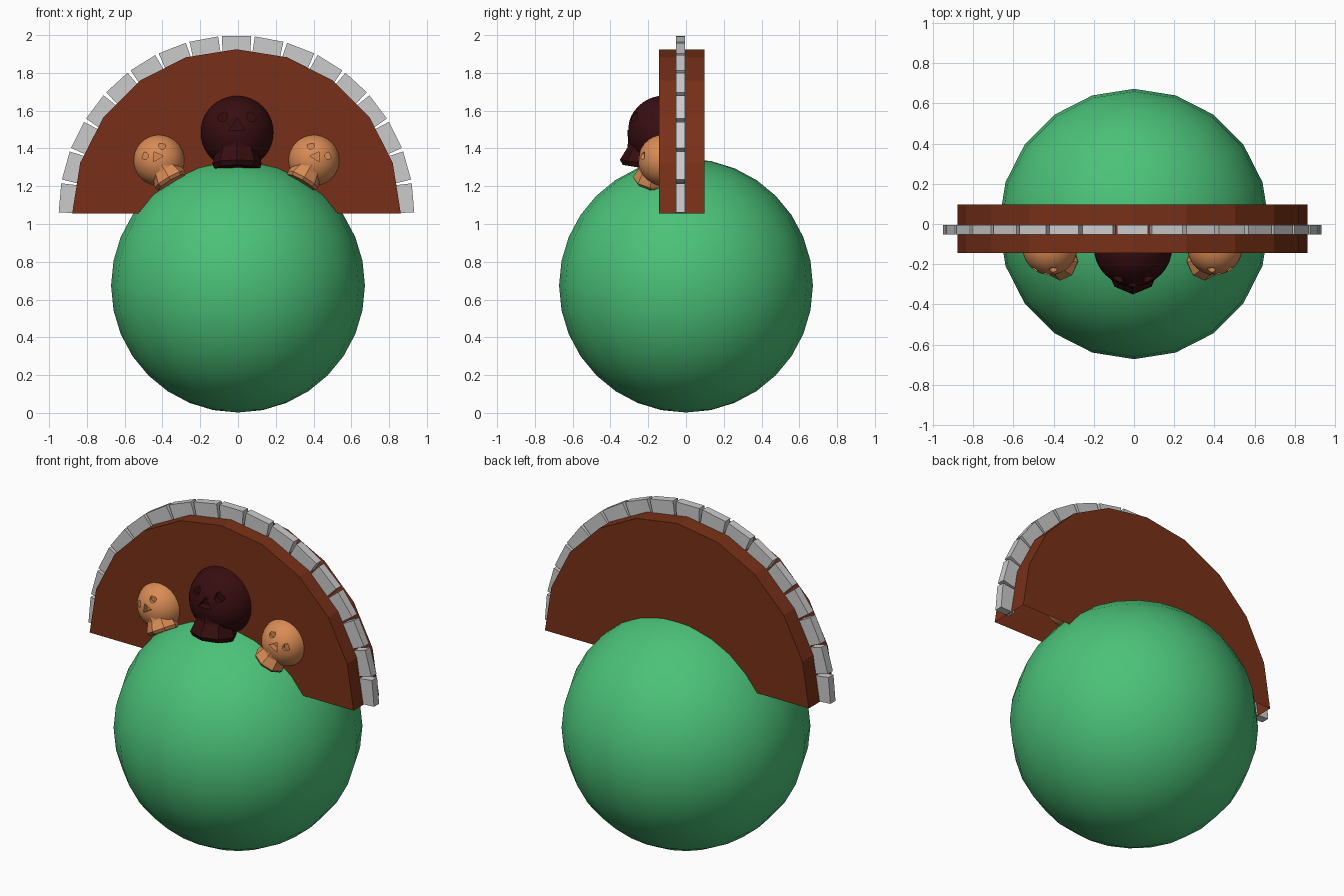
import bpy, bmesh, math
from mathutils import Matrix, Vector

if "Cube" in bpy.data.objects:
    bpy.data.objects.remove(bpy.data.objects["Cube"])


def material(name, rgb):
    m = bpy.data.materials.new(name)
    m.diffuse_color = (*rgb, 1)
    m.use_nodes = True
    m.node_tree.nodes["Principled BSDF"].inputs["Base Color"].default_value = m.diffuse_color
    return m


GREEN = material("green", (0.07, 0.54, 0.19))
BROWN = material("brown", (0.19, 0.03, 0.009))
TAN = material("tan", (0.69, 0.26, 0.09))
MAROON = material("maroon", (0.038, 0.004, 0.005))


def make(name, bm, mat=None, smooth=False, matrix=None):
    bmesh.ops.recalc_face_normals(bm, faces=bm.faces)
    for f in bm.faces:
        f.smooth = smooth
    me = bpy.data.meshes.new(name)
    bm.to_mesh(me)
    bm.free()
    ob = bpy.data.objects.new(name, me)
    bpy.context.collection.objects.link(ob)
    if mat:
        me.materials.append(mat)
    if matrix:
        ob.matrix_world = matrix
    return ob


def loft(bm, rings):
    """Skin a stack of equal-length rings and cap both ends."""
    vs = [[bm.verts.new(p) for p in r] for r in rings]
    n = len(vs[0])
    for a, b in zip(vs, vs[1:]):
        for i in range(n):
            bm.faces.new((a[i], a[(i + 1) % n], b[(i + 1) % n], b[i]))
    bm.faces.new(vs[0])
    bm.faces.new(vs[-1])


# Ball body
bm = bmesh.new()
bmesh.ops.create_uvsphere(bm, u_segments=20, v_segments=16, radius=0.672)
make("ball", bm, GREEN, True, Matrix.Translation((0, 0, 0.674)))

# Half-round board, open underneath
CX, CZ = -0.008, 1.055
bm = bmesh.new()
arc = [(CX + 0.87 * math.cos(math.radians(18 * i)),
        CZ + 0.87 * math.sin(math.radians(18 * i))) for i in range(11)]
front = [bm.verts.new((x, -0.143, z)) for x, z in arc]
back = [bm.verts.new((x, 0.097, z)) for x, z in arc]
bm.faces.new(front)
bm.faces.new(back)
for i in range(10):
    bm.faces.new((front[i], front[i + 1], back[i + 1], back[i]))
make("half_round_board", bm, BROWN)

# Row of edging stones around the rim
for i in range(17):
    a = math.radians(5 + i * 170 / 16)
    c, s = math.cos(a), math.sin(a)
    bm = bmesh.new()
    rings = []
    for y in (-0.052, -0.004):
        ring = []
        for r, t in ((0.845, -0.074), (0.938, -0.077), (0.938, 0.077), (0.845, 0.074)):
            ring.append((CX + r * c - t * s, y, CZ + 0.002 + r * s + t * c))
        rings.append(ring)
    loft(bm, rings)
    make(f"edge_stone_{i + 1}", bm)


def cutter(name, pts, matrix):
    """Prism running along y, used to carve the face."""
    bm = bmesh.new()
    loft(bm, [[(x, y, z) for x, z in pts] for y in (-0.3, -0.145)])
    ob = make(name, bm, None, False, matrix)
    ob.hide_render = True
    ob.hide_viewport = True
    return ob


def skull(name, loc, size, tilt, mat):
    M = (Matrix.Translation(loc) @ Matrix.Rotation(math.radians(tilt), 4, 'Y')
         @ Matrix.Scale(size, 4))
    # Cranium with carved eyes and nose
    bm = bmesh.new()
    bmesh.ops.create_uvsphere(bm, u_segments=32, v_segments=20, radius=0.195)
    head = make(name + "_head", bm, mat, True, M)
    shapes = {"nose": [(-0.043, 0.012), (0.043, 0.012), (0, 0.075)]}
    for side, x in (("left", -0.077), ("right", 0.077)):
        shapes[side + "_eye"] = [(x + 0.028 * math.cos(k * math.pi / 6),
                                  0.085 + 0.028 * math.sin(k * math.pi / 6)) for k in range(12)]
    for part, pts in shapes.items():
        mod = head.modifiers.new(part, 'BOOLEAN')
        mod.operation = 'DIFFERENCE'
        mod.solver = 'EXACT'
        mod.object = cutter(f"{name}_{part}_cutter", pts, M)
    bpy.ops.object.select_all(action='DESELECT')
    head.select_set(True)
    bpy.context.view_layer.objects.active = head
    bpy.ops.object.shade_smooth_by_angle(angle=math.radians(30))

    # Faceted, forward-leaning jaw
    bm = bmesh.new()
    rings = []
    for r, y, z, lean in ((0.105, -0.085, -0.02, 0), (0.105, -0.09, -0.08, 0.0),
                          (0.131, -0.104, -0.165, 0.02), (0.12, -0.1, -0.192, 0.02)):
        ring = []
        for k in range(8):
            t = k * math.pi / 4
            ring.append((r * math.sin(t), y - r * math.cos(t), z + lean * math.cos(t)))
        rings.append(ring)
    loft(bm, rings)
    make(name + "_jaw", bm, mat, False, M)


skull("large_skull", Vector((-0.005, -0.115, 1.485)), 1.0, 0, MAROON)
skull("left_skull", Vector((-0.418, -0.117, 1.337)), 0.7, -30, TAN)
skull("right_skull", Vector((0.402, -0.117, 1.337)), 0.7, 30, TAN)
